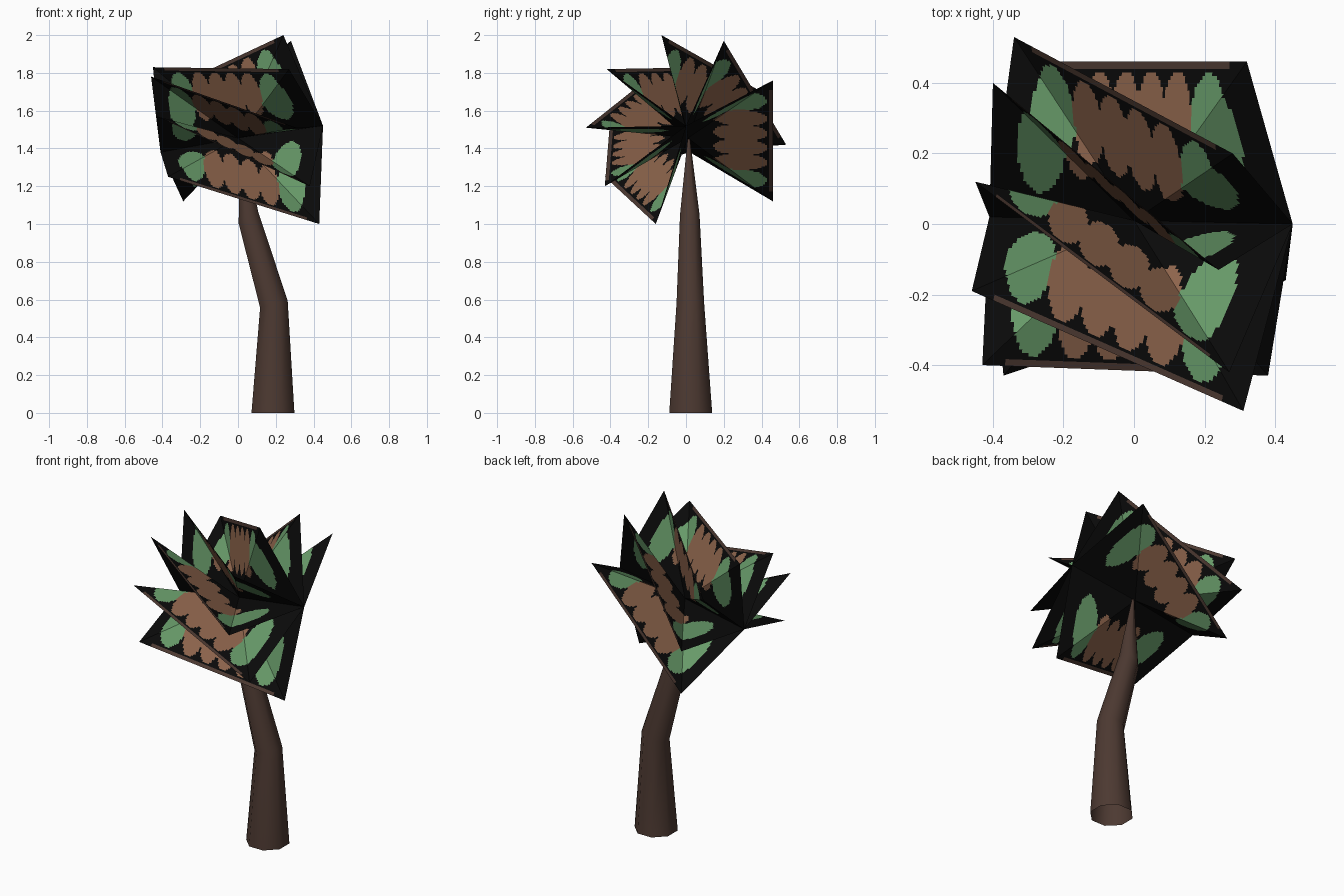
import bpy, bmesh, math
from mathutils import Vector

if "Cube" in bpy.data.objects:
    bpy.data.objects.remove(bpy.data.objects["Cube"])


def make_material(name, rgb):
    m = bpy.data.materials.new(name)
    m.diffuse_color = (*rgb, 1)
    m.use_nodes = True
    m.node_tree.nodes["Principled BSDF"].inputs["Base Color"].default_value = m.diffuse_color
    return m


BLACK = make_material("black", (0.003, 0.003, 0.003))
GREEN = make_material("leaf green", (0.135, 0.32, 0.14))
BROWN = make_material("light brown", (0.27, 0.13, 0.073))
BARK = make_material("bark brown", (0.073, 0.041, 0.031))


def make_object(name, bm, materials):
    me = bpy.data.meshes.new(name)
    bm.to_mesh(me)
    bm.free()
    for m in materials:
        me.materials.append(m)
    ob = bpy.data.objects.new(name, me)
    bpy.context.collection.objects.link(ob)
    return ob


# Trunk: bent, tapering eight-sided tube, open below
# each ring: centre x, y, z, radius, slope of the ring along x
RINGS = [(0.185, 0.025, 0.0, 0.123, 0.0),
         (0.19, 0.023, 0.575, 0.079, 0.25),
         (0.055, 0.02, 1.035, 0.056, 0.6),
         (0.02, 0.015, 1.45, 0.007, 0.0)]
SIDES = 8
bm = bmesh.new()
rings = []
for cx, cy, cz, r, slope in RINGS:
    ring = []
    for i in range(SIDES):
        a = 2 * math.pi * (i + 0.5) / SIDES
        dx, dy = r * math.cos(a), r * math.sin(a)
        ring.append(bm.verts.new((cx + dx, cy + dy, cz + slope * dx)))
    rings.append(ring)
for lo, hi in zip(rings, rings[1:]):
    for i in range(SIDES):
        j = (i + 1) % SIDES
        bm.faces.new((lo[i], lo[j], hi[j], hi[i])).smooth = True
bm.faces.new(rings[-1])
make_object("trunk", bm, [BARK])

# Crown: fronds share a hub and two axle ends, like a twisted paddle wheel
HUB = Vector((0.0, 0.01, 1.455))
END_R = Vector((0.45, 0.0, 1.52))
END_L = Vector((-0.41, 0.02, 1.38))
# outer edge of each frond: right tip, left tip
FRONDS = [((0.32, 0.46, 1.76), (-0.29, 0.46, 1.12)),
          ((0.28, 0.20, 1.97), (-0.34, 0.53, 1.42)),
          ((0.24, -0.13, 2.00), (-0.40, 0.40, 1.70)),
          ((0.27, -0.42, 1.82), (-0.45, 0.12, 1.83)),
          ((0.31, -0.53, 1.51), (-0.46, -0.19, 1.78)),
          ((0.38, -0.43, 1.20), (-0.43, -0.40, 1.57)),
          ((0.43, -0.16, 1.00), (-0.37, -0.43, 1.25))]
N = 44  # cells from hub to outer edge


def pattern(s, t):
    """Painted pattern: s runs -1..1 along the frond, t 0..1 outwards."""
    def oval(cs, ct, rs, rt):
        return ((s - cs) / rs) ** 2 + ((t - ct) / rt) ** 2 < 1
    if t > 0.945 and abs(s) < 0.84:
        return 3
    if any(oval(c, 0.62, 0.135, 0.32) for c in (-0.36, -0.12, 0.12, 0.36)):
        return 2
    if oval(-0.65, 0.56, 0.17, 0.37) or oval(0.65, 0.56, 0.17, 0.37):
        return 1
    return 0


def frond_point(s, t, right, left):
    """Fold the flat card along the creases from the hub to both tips."""
    a, b = right - HUB, left - HUB
    if s > t:
        return HUB + t * a + (s - t) * (END_R - HUB)
    if s < -t:
        return HUB + t * b + (-s - t) * (END_L - HUB)
    return HUB + (t + s) / 2 * a + (t - s) / 2 * b


for k, (right, left) in enumerate(FRONDS):
    right, left = Vector(right), Vector(left)
    bm = bmesh.new()
    grid = {(i, j): bm.verts.new(frond_point(i / N, j / N, right, left))
            for i in range(-N, N + 1) for j in range(N + 1)}
    for i in range(-N, N):
        for j in range(N):
            p, q, r, u = (i, j), (i + 1, j), (i + 1, j + 1), (i, j + 1)
            if i == j:            # cells on the right crease
                polys = [(p, q, r), (p, r, u)]
            elif i + 1 == -j:     # cells on the left crease
                polys = [(p, q, u), (q, r, u)]
            else:
                polys = [(p, q, r, u)]
            for poly in polys:
                f = bm.faces.new([grid[c] for c in poly])
                f.material_index = pattern(
                    sum(c[0] for c in poly) / len(poly) / N,
                    sum(c[1] for c in poly) / len(poly) / N)
    make_object(f"frond_{k + 1}", bm, [BLACK, GREEN, BROWN, BARK])
